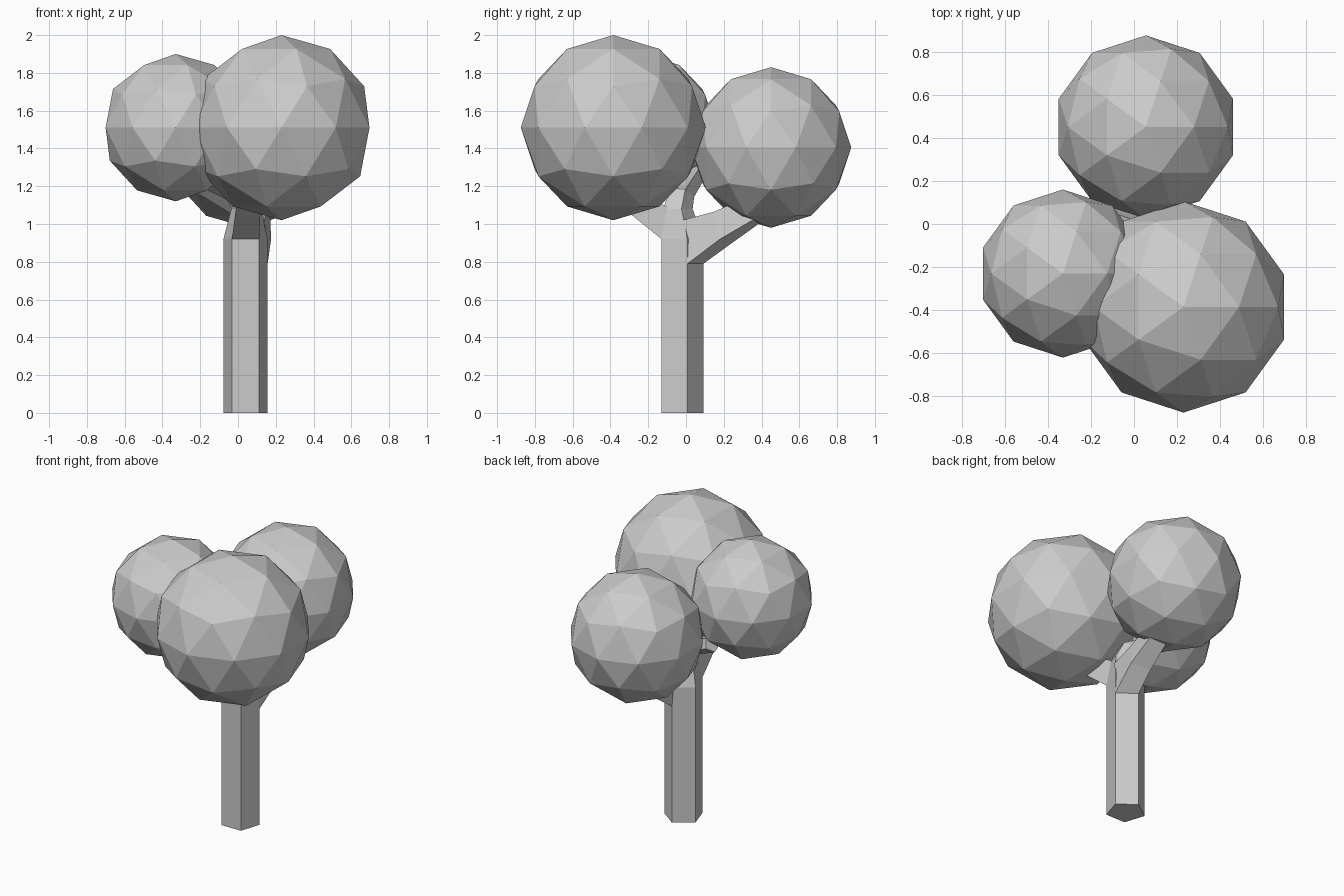
import bpy, math
from mathutils import Vector

if "Cube" in bpy.data.objects:
    bpy.data.objects.remove(bpy.data.objects["Cube"])


def loft(name, rings):
    """Skin a list of equal-sized point rings, capped at both ends."""
    n = len(rings[0])
    verts = [tuple(p) for r in rings for p in r]
    faces = [tuple(range(n))[::-1], tuple(range(len(verts) - n, len(verts)))]
    for k in range(len(rings) - 1):
        a, b = k * n, (k + 1) * n
        for i in range(n):
            j = (i + 1) % n
            faces.append((a + i, a + j, b + j, b + i))
    mesh = bpy.data.meshes.new(name)
    mesh.from_pydata(verts, [], faces)
    mesh.update()
    obj = bpy.data.objects.new(name, mesh)
    bpy.context.collection.objects.link(obj)
    return obj


def pentagon(center, radius, axis=(0, 0, 1)):
    """Five-sided ring with one corner towards +y, tilted to the axis."""
    rot = Vector((0, 0, 1)).rotation_difference(Vector(axis))
    ring = []
    for i in range(5):
        a = math.radians(90 + 72 * i)
        ring.append(Vector(center) + rot @ Vector((radius * math.cos(a), radius * math.sin(a), 0)))
    return ring


def ball(name, center, radius):
    bpy.ops.mesh.primitive_ico_sphere_add(subdivisions=2, radius=radius, location=center)
    bpy.context.object.name = name


# trunk, narrowing above the forks and bending into the left branch
loft("trunk", [
    pentagon((0.04, -0.03, 0), 0.123),
    pentagon((0.04, -0.03, 0.92), 0.123),
    pentagon((0.045, -0.05, 1.08), 0.085),
    pentagon((0.01, -0.03, 1.16), 0.075, (-0.45, 0.25, 1)),
    pentagon((-0.24, 0.06, 1.28), 0.055, (-1, 0.4, 0.5)),
])

# front branch, growing from the front trunk face
loft("front_branch", [
    [(-0.032, -0.129, 0.92), (0.112, -0.129, 0.92), (0.10, -0.10, 1.09), (-0.01, -0.10, 1.09)],
    [(-0.01, -0.34, 1.09), (0.12, -0.34, 1.09), (0.11, -0.29, 1.20), (0.01, -0.29, 1.20)],
])

# back branch, growing from the back right trunk face
loft("back_branch", [
    [(0.157, 0.008, 0.79), (0.04, 0.093, 0.79), (0.02, 0.05, 1.02), (0.14, -0.02, 1.02)],
    [(0.175, 0.18, 0.92), (0.06, 0.23, 0.89), (0.05, 0.20, 1.075), (0.15, 0.15, 1.065)],
    [(0.17, 0.42, 1.06), (0.07, 0.44, 1.04), (0.06, 0.40, 1.17), (0.15, 0.38, 1.17)],
])

# leaf clusters
ball("leaves_front", (0.23, -0.385, 1.51), 0.49)
ball("leaves_left", (-0.33, -0.23, 1.51), 0.39)
ball("leaves_back", (0.055, 0.45, 1.405), 0.425)
